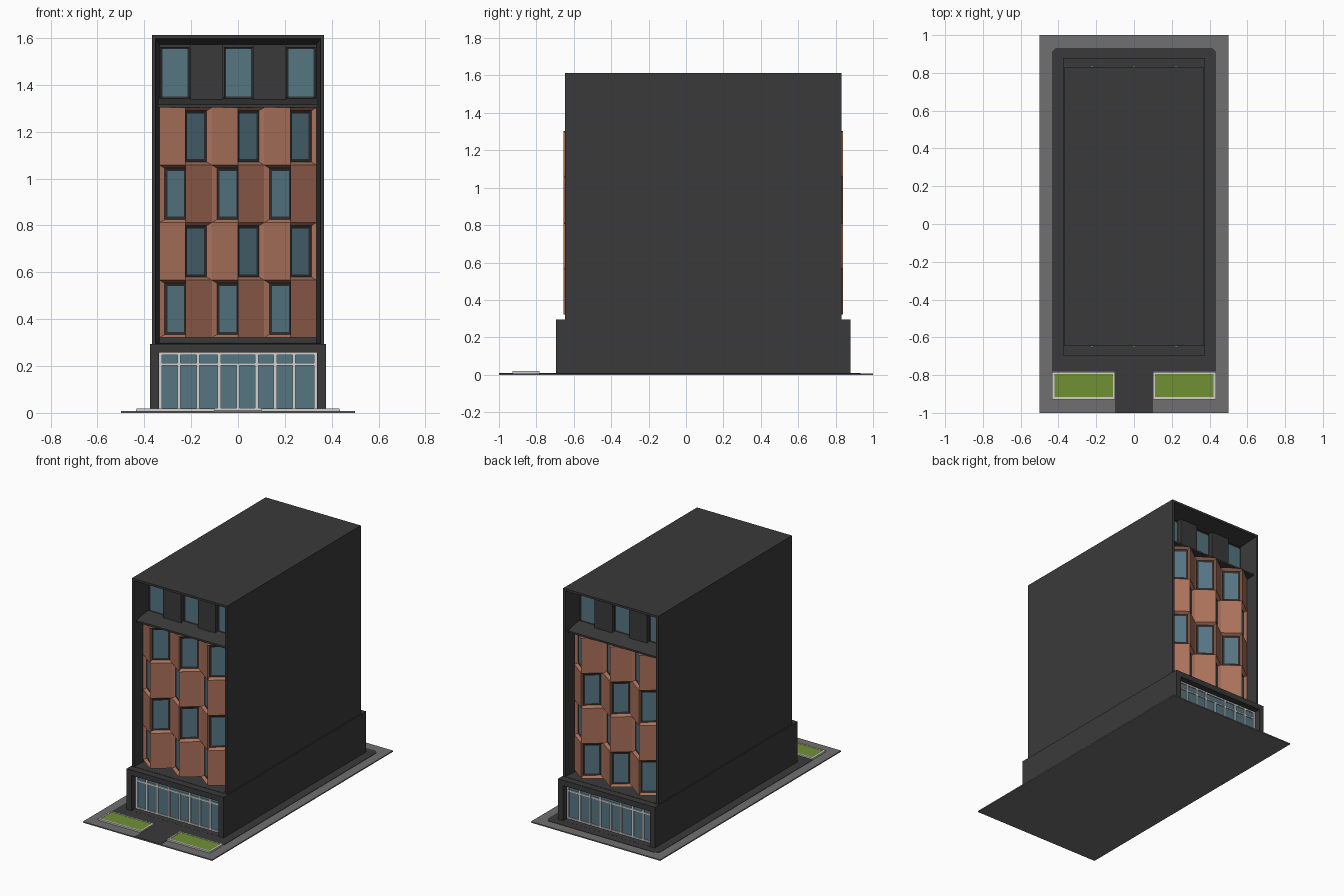
import bpy, bmesh

if "Cube" in bpy.data.objects:
    bpy.data.objects.remove(bpy.data.objects["Cube"])

CY = 0.0925          # the building is symmetric front to back about this y


def mat(name, r, g, b):
    m = bpy.data.materials.new(name)
    m.diffuse_color = (r, g, b, 1)
    m.use_nodes = True
    m.node_tree.nodes["Principled BSDF"].inputs["Base Color"].default_value = m.diffuse_color
    return m


DARK = mat("charcoal", 0.042, 0.042, 0.042)
PAVE = mat("pavement grey", 0.16, 0.16, 0.16)
CLAY = mat("terracotta", 0.41, 0.168, 0.105)
GLASS = mat("blue glass", 0.092, 0.18, 0.225)
FRAME = mat("dark window frame", 0.028, 0.027, 0.027)
LIGHT = mat("light metal", 0.65, 0.65, 0.65)
GRASS = mat("grass green", 0.16, 0.28, 0.036)


def finish(name, bm, mats, both_sides=False):
    """Turn a bmesh into an object; both_sides mirrors it to the back facade."""
    if both_sides:
        bmesh.ops.translate(bm, vec=(0, -CY, 0), verts=bm.verts)
    me = bpy.data.meshes.new(name)
    bm.to_mesh(me)
    bm.free()
    for m in mats:
        me.materials.append(m)
    ob = bpy.data.objects.new(name, me)
    bpy.context.collection.objects.link(ob)
    if both_sides:
        ob.location.y = CY
        mod = ob.modifiers.new("mirror", 'MIRROR')
        mod.use_axis = (False, True, False)
        mod.use_mirror_merge = False
    return ob


def box(bm, x0, x1, y0, y1, z0, z1):
    vs = bmesh.ops.create_cube(bm, size=1)["verts"]
    bmesh.ops.scale(bm, vec=(x1 - x0, y1 - y0, z1 - z0), verts=vs)
    bmesh.ops.translate(bm, vec=((x0 + x1) / 2, (y0 + y1) / 2, (z0 + z1) / 2), verts=vs)


def boxes(name, dims, material, both_sides=False):
    bm = bmesh.new()
    for d in dims:
        box(bm, *d)
    return finish(name, bm, [material], both_sides)


def shell(name, rects):
    """Loft rectangles (half width, z0, z1, y) from the front recess out, then mirrored to the back."""
    bm = bmesh.new()
    full = rects + [(w, a, b, 2 * CY - y) for w, a, b, y in reversed(rects)]
    rings = [[bm.verts.new(p) for p in ((-w, y, a), (w, y, a), (w, y, b), (-w, y, b))]
             for w, a, b, y in full]
    for r, q in zip(rings, rings[1:]):
        for i in range(4):
            j = (i + 1) % 4
            bm.faces.new((r[i], r[j], q[j], q[i]))
    bm.faces.new(rings[0])
    bm.faces.new(rings[-1])
    bmesh.ops.recalc_face_normals(bm, faces=bm.faces)
    finish(name, bm, [DARK])


def prism(name, pts, z0, z1, material):
    bm = bmesh.new()
    f = bm.faces.new([bm.verts.new((x, y, z0)) for x, y in pts])
    top = bmesh.ops.extrude_face_region(bm, geom=[f])["geom"]
    bmesh.ops.translate(bm, vec=(0, 0, z1 - z0),
                        verts=[v for v in top if isinstance(v, bmesh.types.BMVert)])
    bmesh.ops.recalc_face_normals(bm, faces=bm.faces)
    finish(name, bm, [material])


# --- site: pavement slab, dark paving with entrance path, lawns ---
boxes("pavement_slab", [(-0.5, 0.5, -1, 1, 0, 0.008)], PAVE)
prism("dark_paving", [(-0.1, -1), (0.1, -1), (0.1, -0.78), (0.435, -0.78), (0.435, 0.91),
                      (0.413, 0.932), (-0.413, 0.932), (-0.435, 0.91), (-0.435, -0.78),
                      (-0.1, -0.78)], 0.008, 0.0105, DARK)
X0, X1, Y0, Y1, T = 0.1, 0.433, -0.928, -0.783, 0.011
for side, s in (("left", -1), ("right", 1)):
    def span(a, b):
        return tuple(sorted((s * a, s * b)))
    boxes(side + "_lawn_border",
          [(*span(X0, X1), Y0, Y0 + T, 0.008, 0.019), (*span(X0, X1), Y1 - T, Y1, 0.008, 0.019),
           (*span(X0, X0 + T), Y0 + T, Y1 - T, 0.008, 0.019),
           (*span(X1 - T, X1), Y0 + T, Y1 - T, 0.008, 0.019)], LIGHT)
    boxes(side + "_lawn", [(*span(X0 + T, X1 - T), Y0 + T, Y1 - T, 0.008, 0.017)], GRASS)

# --- building shells with recessed facades ---
shell("podium", [(0.337, 0.011, 0.257, -0.635), (0.337, 0.011, 0.257, -0.695),
                 (0.375, 0.009, 0.295, -0.695)])
shell("tower", [(0.335, 0.300, 1.572, -0.50), (0.352, 0.297, 1.597, -0.647),
                (0.368, 0.295, 1.612, -0.647)])

# --- shopfront glazing and mullions ---
boxes("shopfront_glass", [(-0.337, 0.337, -0.643, -0.635, 0.011, 0.257)], GLASS, True)
bars = [(x - 0.0065, x + 0.0065, -0.651, -0.64, 0.011, 0.257)
        for x in (-0.330, -0.252, -0.171, -0.08, 0.08, 0.159, 0.239, 0.330)]
bars.append((-0.0065, 0.0065, -0.651, -0.64, 0.011, 0.207))
bars += [(-0.336, 0.336, -0.650, -0.64, z - 0.005, z + 0.005) for z in (0.016, 0.207, 0.252)]
boxes("shopfront_mullions", bars, LIGHT, True)

# --- zigzag terracotta facade: windows alternate sides of each ridge by row ---
bm = bmesh.new()
COLS, ROWS, Z0, RH = 6, 4, 0.321, 0.2455
grid = [[bm.verts.new((-0.335 + 0.67 * c / COLS, -0.655 if c % 2 else -0.570, Z0 + RH * r))
         for c in range(COLS + 1)] for r in range(ROWS + 1)]
windows = []
for r in range(ROWS):
    for c in range(COLS):
        f = bm.faces.new((grid[r][c], grid[r][c + 1], grid[r + 1][c + 1], grid[r + 1][c]))
        if c % 2 == r % 2:
            windows.append(f)
# closing shelves under and over the ridges, reaching back to the wall
for r, flip in ((0, False), (ROWS, True)):
    back = [bm.verts.new((x, -0.50, Z0 + RH * r)) for x in (0.335, -0.335)]
    loop = grid[r] + back
    bm.faces.new(loop if flip else loop[::-1])
bm.normal_update()
bmesh.ops.inset_individual(bm, faces=windows, thickness=0.013, depth=-0.019, use_even_offset=True)
for f in windows:
    f.material_index = 1
bm.normal_update()
bmesh.ops.inset_individual(bm, faces=windows, thickness=0.012, depth=-0.003, use_even_offset=True)
for f in windows:
    f.material_index = 2
finish("zigzag_facade", bm, [CLAY, FRAME, GLASS], True)

# --- sloping ledge above the terracotta ---
bm = bmesh.new()
prof = [(-0.632, 1.304), (-0.632, 1.316), (-0.50, 1.345), (-0.50, 1.304)]
ends = [[bm.verts.new((x, y, z)) for y, z in prof] for x in (-0.342, 0.342)]
for i in range(4):
    j = (i + 1) % 4
    bm.faces.new((ends[0][i], ends[0][j], ends[1][j], ends[1][i]))
for e in ends:
    bm.faces.new(e)
bmesh.ops.recalc_face_normals(bm, faces=bm.faces)
finish("top_ledge", bm, [DARK], True)

# --- top storey: projecting wall panels and three windows ---
boxes("top_wall_panels", [(-0.203, -0.065, -0.537, -0.50, 1.33, 1.572),
                          (0.065, 0.203, -0.537, -0.50, 1.33, 1.572)], DARK, True)
bm = bmesh.new()
for x in (-0.268, 0.002, 0.268):
    box(bm, x - 0.062, x + 0.062, -0.513, -0.495, 1.341, 1.562)
bm.normal_update()
panes = [f for f in bm.faces if f.normal.y < -0.9]
bmesh.ops.inset_individual(bm, faces=panes, thickness=0.012, depth=-0.004)
for f in panes:
    f.material_index = 1
finish("top_windows", bm, [FRAME, GLASS], True)
